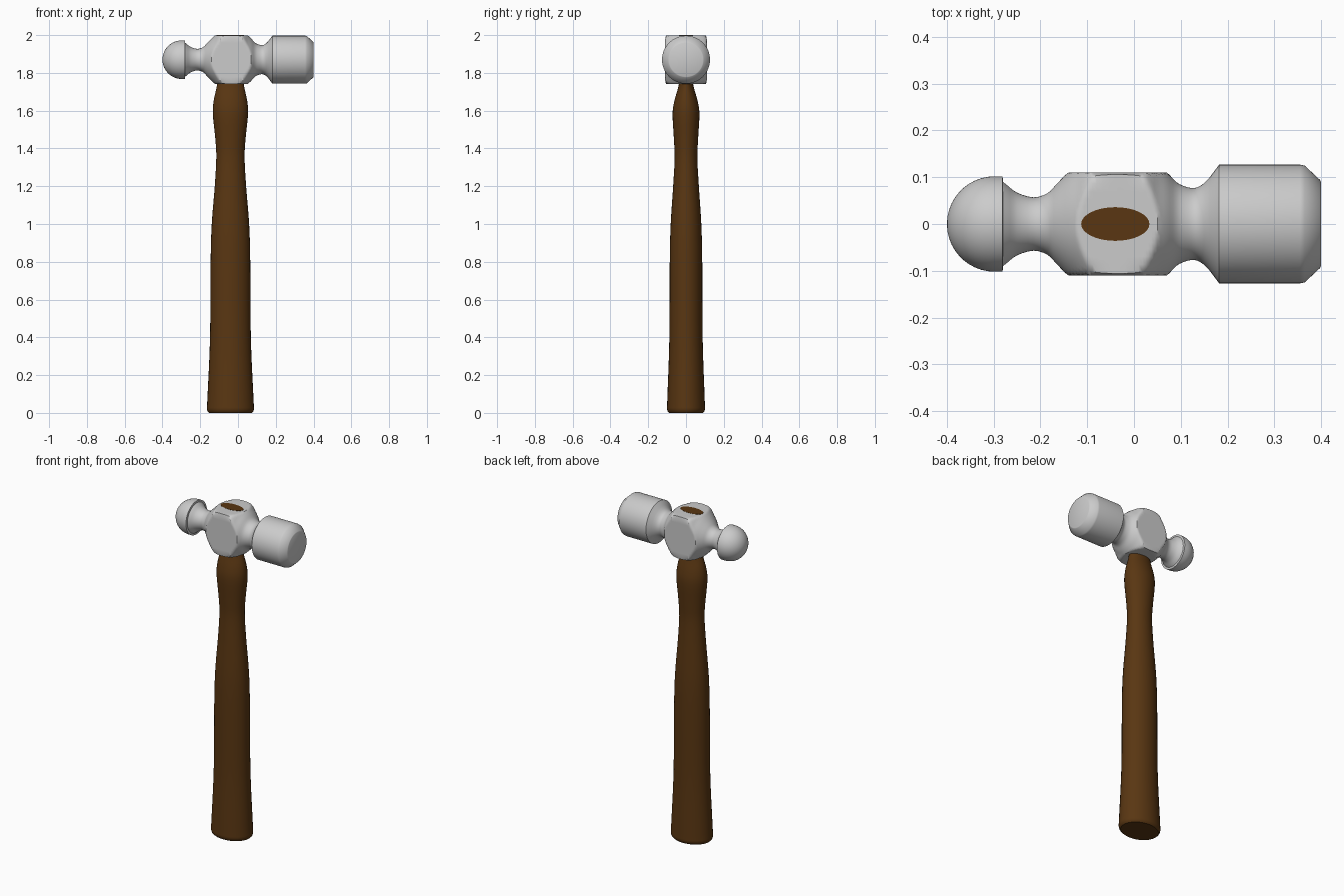
import bpy, bmesh, math

if "Cube" in bpy.data.objects:
    bpy.data.objects.remove(bpy.data.objects["Cube"])

HX, HZ = -0.04, 1.87   # handle axis x, head axis z


def loft(name, rings, angle):
    """Skin a list of equal-length closed rings and cap both ends."""
    bm = bmesh.new()
    loops = [[bm.verts.new(p) for p in ring] for ring in rings]
    n = len(loops[0])
    for a, b in zip(loops, loops[1:]):
        for i in range(n):
            j = (i + 1) % n
            bm.faces.new((a[i], a[j], b[j], b[i]))
    bm.faces.new(loops[0][::-1])
    bm.faces.new(loops[-1])
    bmesh.ops.recalc_face_normals(bm, faces=bm.faces)
    me = bpy.data.meshes.new(name)
    bm.to_mesh(me)
    bm.free()
    ob = bpy.data.objects.new(name, me)
    bpy.context.collection.objects.link(ob)
    bpy.ops.object.select_all(action='DESELECT')
    ob.select_set(True)
    bpy.context.view_layer.objects.active = ob
    bpy.ops.object.shade_smooth_by_angle(angle=math.radians(angle))
    return ob


def smooth(pts, steps):
    """Catmull-Rom resampling of a list of tuples."""
    p = [pts[0]] + pts + [pts[-1]]
    out = []
    for a, b, c, d in zip(p, p[1:], p[2:], p[3:]):
        for k in range(steps):
            t = k / steps
            out.append(tuple(0.5 * (2 * q + (r - o) * t + (2*o - 5*q + 4*r - s) * t*t
                                    + (3*q - o - 3*r + s) * t**3)
                             for o, q, r, s in zip(a, b, c, d)))
    return out + [pts[-1]]


# Head: turned profile (x, radius), with flat cheeks cut on the middle block
ball = [(-0.298 - 0.102 * math.cos(t), 0.102 * math.sin(t))
        for t in [math.radians(2 + 8 * i) for i in range(12)]]
ball += [(-0.281, 0.102), (-0.280, 0.090)]
block = smooth([(-0.27, 0.082), (-0.25, 0.067), (-0.215, 0.057), (-0.185, 0.066),
                (-0.165, 0.086), (-0.14, 0.112), (-0.12, 0.131), (-0.10, 0.152),
                (-0.08, 0.163), (-0.035, 0.167), (0.01, 0.163), (0.03, 0.152),
                (0.05, 0.131), (0.07, 0.112), (0.09, 0.090), (0.11, 0.080),
                (0.13, 0.077), (0.147, 0.085), (0.162, 0.100)], 3)
poll = [(0.182, 0.127), (0.355, 0.127), (0.365, 0.125), (0.398, 0.094), (0.40, 0.090)]


def head_ring(x, r, n=64):
    ring = []
    for i in range(n):
        c, s = math.cos(2 * math.pi * i / n), math.sin(2 * math.pi * i / n)
        k = r
        if -0.2 < x < 0.14:
            k = min(r, 0.11 / max(abs(c), 1e-6), 0.129 / max(abs(s), 1e-6))
        ring.append((x, k * c, HZ + k * s))
    return ring


loft("hammer_head", [head_ring(x, r) for x, r in ball + block + poll], 35)

# Handle: oval sections (z, half width x, half width y)
shaft = smooth([(0.02, 0.125, 0.101), (0.1, 0.121, 0.098), (0.4, 0.108, 0.088),
                (0.8, 0.105, 0.086), (1.0, 0.099, 0.081), (1.2, 0.083, 0.068),
                (1.35, 0.075, 0.060), (1.45, 0.080, 0.064), (1.58, 0.093, 0.071),
                (1.65, 0.089, 0.062), (1.72, 0.074, 0.042), (1.76, 0.068, 0.035)], 4)
sections = [(0, 0.114, 0.090), (0.007, 0.121, 0.097)] + shaft + [(2.0, 0.073, 0.036)]
handle = loft("handle", [[(HX + a * math.cos(2 * math.pi * i / 32),
                           b * math.sin(2 * math.pi * i / 32), z) for i in range(32)]
                         for z, a, b in sections], 40)

wood = bpy.data.materials.new("wood")
wood.diffuse_color = (0.10, 0.037, 0.006, 1)
wood.use_nodes = True
wood.node_tree.nodes["Principled BSDF"].inputs["Base Color"].default_value = wood.diffuse_color
handle.data.materials.append(wood)
